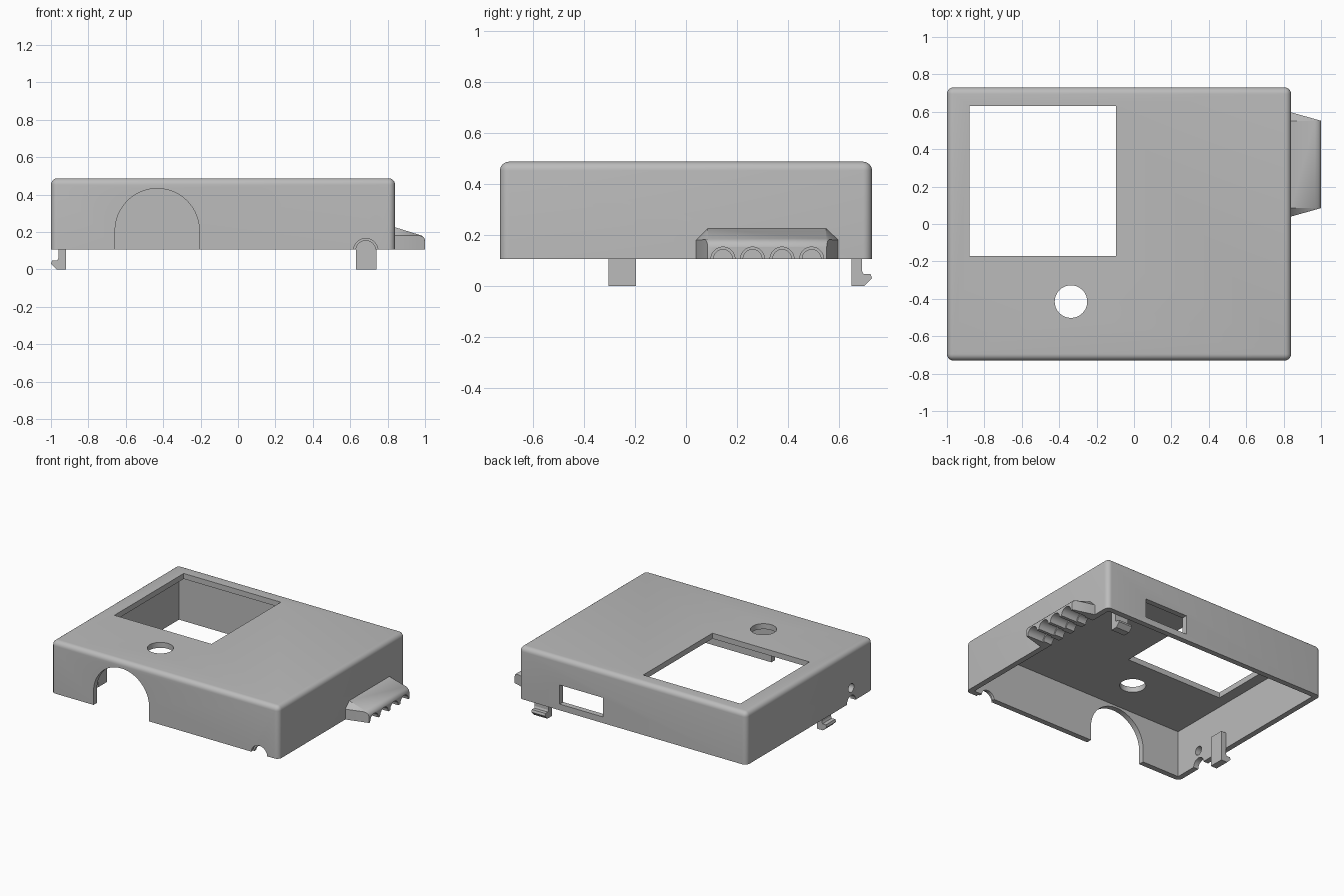
import bpy, bmesh, math
from mathutils import Vector

cube = bpy.data.objects.get("Cube")
if cube:
    bpy.data.objects.remove(cube)

grey = bpy.data.materials.new("light grey plastic")
grey.use_nodes = True
colour = (0.5, 0.5, 0.5, 1)
grey.diffuse_color = colour
grey.node_tree.nodes["Principled BSDF"].inputs["Base Color"].default_value = colour

BOTTOM, TOP, WALL = 0.105, 0.487, 0.04
LEFT, RIGHT, SIDE = -1.0, 0.84, 0.73


def finish(name, bm):
    bmesh.ops.recalc_face_normals(bm, faces=bm.faces)
    mesh = bpy.data.meshes.new(name)
    bm.to_mesh(mesh)
    bm.free()
    mesh.materials.append(grey)
    obj = bpy.data.objects.new(name, mesh)
    bpy.context.collection.objects.link(obj)
    return obj


def box(name, low, high, round_radius=0):
    bm = bmesh.new()
    bmesh.ops.create_cube(bm, size=1)
    for v in bm.verts:
        v.co = Vector(h if c > 0 else l for c, l, h in zip(v.co, low, high))
    if round_radius:
        edges = [e for e in bm.edges if any(v.co.z > low[2] + 0.01 for v in e.verts)]
        bmesh.ops.bevel(bm, geom=edges, offset=round_radius, segments=6,
                        profile=0.5, affect='EDGES')
    return finish(name, bm)


def prism(name, profile, axis, start, end):
    """Extrude a profile along x, y or z; profile holds the other two coordinates."""
    bm = bmesh.new()
    verts = []
    for p in profile:
        co = list(p)
        co.insert("xyz".index(axis), start)
        verts.append(bm.verts.new(co))
    face = bm.faces.new(verts)
    new = bmesh.ops.extrude_face_region(bm, geom=[face])["geom"]
    shift = Vector([end - start if a == axis else 0 for a in "xyz"])
    bmesh.ops.translate(bm, vec=shift, verts=[g for g in new if isinstance(g, bmesh.types.BMVert)])
    return finish(name, bm)


def arc(u, v, r, first=0, last=360, steps=40):
    full = last - first == 360
    return [(u + r * math.cos(a), v + r * math.sin(a)) for a in
            (math.radians(first + (last - first) * i / steps)
             for i in range(steps if full else steps + 1))]


def cut(target, cutters):
    bpy.context.view_layer.objects.active = target
    for cutter in cutters:
        cutter.hide_render = True
        mod = target.modifiers.new("cut", 'BOOLEAN')
        mod.operation, mod.solver, mod.object = 'DIFFERENCE', 'EXACT', cutter
        bpy.ops.object.modifier_apply(modifier=mod.name)
        bpy.data.objects.remove(cutter)


def smooth(obj):
    bpy.ops.object.select_all(action='DESELECT')
    obj.select_set(True)
    bpy.context.view_layer.objects.active = obj
    bpy.ops.object.shade_smooth_by_angle(angle=math.radians(30))


# Channels for the four cables, wider at the mouth
def cable_channels():
    result = []
    for i in range(4):
        y = 0.145 + 0.116 * i
        result.append(prism("channel", arc(y, BOTTOM, 0.037), 'x', 0.75, 1.1))
        result.append(prism("channel_mouth", arc(y, BOTTOM, 0.047), 'x', 0.87, 1.1))
    return result


# Hollow shell, open underneath
shell = box("case_shell", (LEFT, -SIDE, BOTTOM), (RIGHT, SIDE, TOP), 0.035)
arch = arc(-0.432, 0.207, 0.225, 0, 180) + [(-0.657, 0), (-0.207, 0)]
cut(shell, [
    box("cavity", (LEFT + WALL, -SIDE + WALL, 0), (RIGHT - WALL, SIDE - WALL, TOP - WALL)),
    box("screen_window", (-0.88, -0.17, 0.4), (-0.095, 0.63, 0.6)),
    prism("button_hole", arc(-0.337, -0.415, 0.087), 'z', 0.4, 0.6),
    prism("front_arch", arch, 'y', -0.8, -0.6),
    prism("front_notch", arc(0.683, BOTTOM - 0.005, 0.053), 'y', -0.8, -0.6),
    prism("front_notch_mouth", arc(0.683, BOTTOM - 0.005, 0.065), 'y', -0.8, -0.71),
    box("back_slot", (0.16, 0.6, 0.15), (0.51, 0.8, 0.29)),
    prism("side_hole", arc(-0.48, 0.21, 0.032), 'x', -1.1, -0.9),
    prism("side_notch", arc(-0.48, BOTTOM, 0.05), 'x', -1.1, -0.9),
] + cable_channels())
smooth(shell)

# Cable hood: a tapered block with sloping top and cheeks
bm = bmesh.new()
base = [(0.04, BOTTOM), (0.04, 0.18), (0.085, 0.225),
        (0.55, 0.225), (0.597, 0.18), (0.597, BOTTOM)]
rings = [(0.82, base), (RIGHT, base)]
for x, z in ((0.968, 0.185), (0.985, 0.179), (0.996, 0.168), (1.0, 0.153)):
    t = (x - RIGHT) / (1 - RIGHT)
    y0, y1 = 0.04 + 0.045 * t, 0.597 - 0.045 * t
    rings.append((x, [(y0, BOTTOM), (y0, z - 0.004), (0.087, z),
                      (0.55, z), (y1, z - 0.004), (y1, BOTTOM)]))
loops = [[bm.verts.new((x, y, z)) for y, z in ring] for x, ring in rings]
for a, b in zip(loops, loops[1:]):
    for i in range(6):
        j = (i + 1) % 6
        bm.faces.new((a[i], a[j], b[j], b[i]))
bm.faces.new(loops[0])
bm.faces.new(loops[-1])
hood = finish("cable_hood", bm)
cut(hood, cable_channels())
smooth(hood)

# Snap clips: depth is measured inward from the outer wall face
clip = [(0.08, 0.22), (WALL, 0.22), (WALL, 0.06), (0.034, 0.047),
        (0.006, 0.047), (0, 0.03), (0.03, 0), (0.08, 0)]
prism("left_wall_clip", [(LEFT + d, z) for d, z in clip], 'y', -0.305, -0.197)
prism("back_clip", [(SIDE - d, z) for d, z in clip], 'x', 0.63, 0.74)
